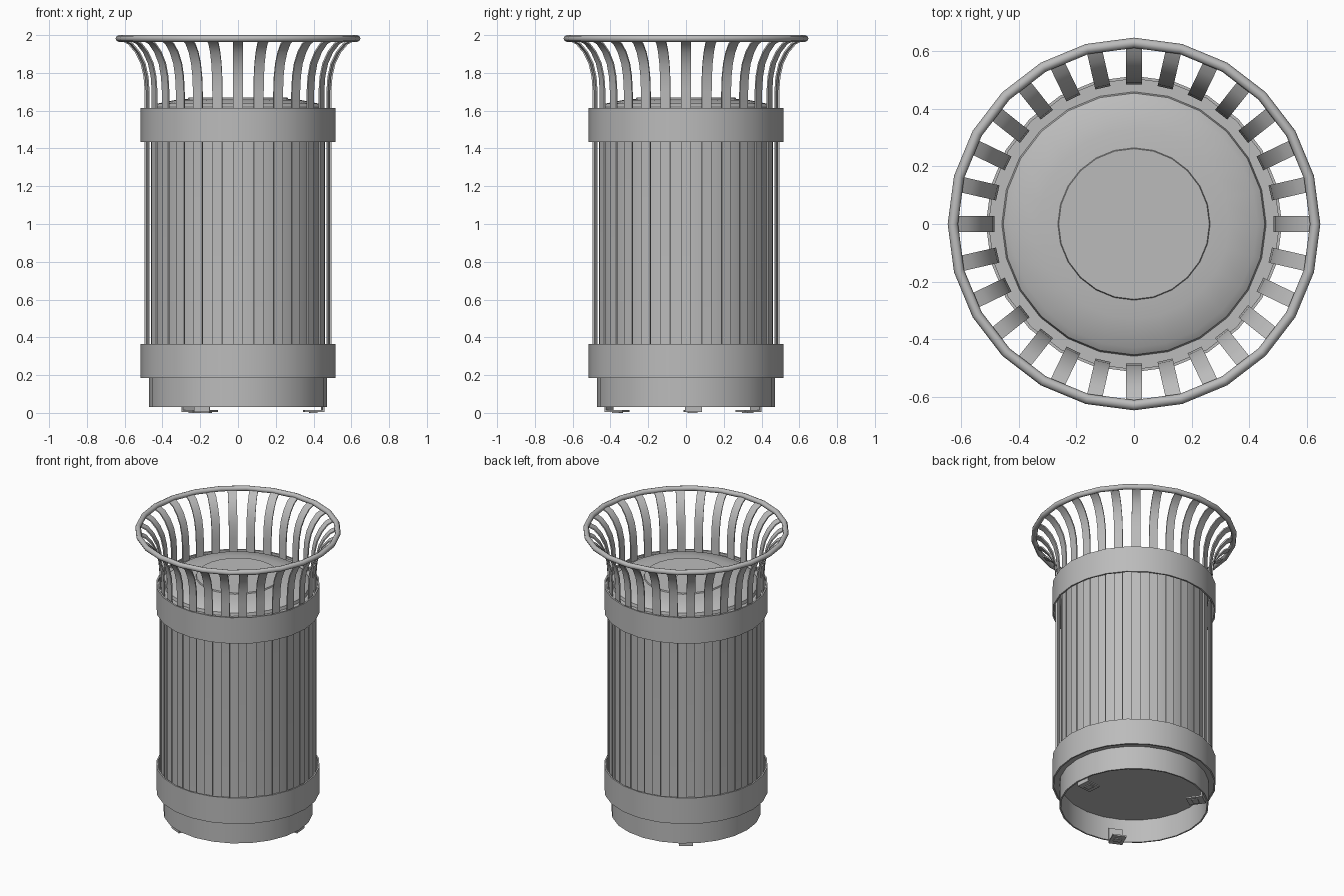
import bpy, bmesh, math
from mathutils import Matrix

cube = bpy.data.objects.get("Cube")
if cube:
    bpy.data.objects.remove(cube, do_unlink=True)

metal = bpy.data.materials.new("grey_metal")
metal.use_nodes = True
GREY = (0.5, 0.5, 0.5, 1)
metal.diffuse_color = GREY
metal.node_tree.nodes["Principled BSDF"].inputs["Base Color"].default_value = GREY

SIDES = 24
SLATS = 28


def finish(name, bm, angle=25):
    bmesh.ops.remove_doubles(bm, verts=bm.verts, dist=1e-5)
    bmesh.ops.recalc_face_normals(bm, faces=bm.faces)
    mesh = bpy.data.meshes.new(name)
    bm.to_mesh(mesh)
    bm.free()
    mesh.materials.append(metal)
    ob = bpy.data.objects.new(name, mesh)
    bpy.context.collection.objects.link(ob)
    bpy.ops.object.select_all(action='DESELECT')
    ob.select_set(True)
    bpy.context.view_layer.objects.active = ob
    bpy.ops.object.shade_smooth_by_angle(angle=math.radians(angle))
    return ob


def lathe(name, profile, closed=True, sides=SIDES, angle=25):
    """Spin a (radius, height) profile around the z axis."""
    bm = bmesh.new()
    vs = [bm.verts.new((r, 0, z)) for r, z in profile]
    pairs = list(zip(vs, vs[1:] + vs[:1])) if closed else list(zip(vs, vs[1:]))
    edges = [bm.edges.new(p) for p in pairs]
    bmesh.ops.spin(bm, geom=vs + edges, cent=(0, 0, 0), axis=(0, 0, 1),
                   angle=math.tau, steps=sides, use_merge=True)
    return finish(name, bm, angle)


def tube_wall(name, inner, outer, low, high):
    return lathe(name, [(inner, low), (outer, low), (outer, high), (inner, high)])


def add_box(bm, r0, r1, width, z0, z1, turn):
    place = (Matrix.Rotation(turn, 4, 'Z')
             @ Matrix.Translation(((r0 + r1) / 2, 0, (z0 + z1) / 2))
             @ Matrix.Diagonal((r1 - r0, width, z1 - z0, 1)))
    bmesh.ops.create_cube(bm, size=1, matrix=place)


# Base skirt, open underneath, and the two wide bands
tube_wall("base_skirt", 0.46, 0.47, 0.03, 0.2)
tube_wall("lower_band", 0.505, 0.515, 0.185, 0.365)
tube_wall("upper_band", 0.505, 0.515, 1.435, 1.615)

# Inner can with a closed floor and rings that meet the bands
lathe("inner_can", [(0, 0.19), (0.505, 0.19), (0.505, 0.2), (0.46, 0.2),
                    (0.46, 1.59), (0.505, 1.59), (0.505, 1.6), (0, 1.6)], closed=False)

# Shallow domed lid with a raised centre disc
lathe("lid", [(0.46, 1.6), (0.455, 1.62), (0.43, 1.637), (0.33, 1.657),
              (0.265, 1.662), (0.262, 1.67), (0, 1.67)], closed=False)

# Flared slats: one side profile, given width and repeated around the can
path = [(0.49, 0.2), (0.49, 1.7), (0.496, 1.78), (0.512, 1.85),
        (0.542, 1.91), (0.58, 1.955), (0.63, 1.98)]
bm = bmesh.new()
for i in range(SLATS):
    turn = Matrix.Rotation(math.tau * i / SLATS, 4, 'Z')
    rows = []
    for k, (r, z) in enumerate(path):
        r0, z0 = path[max(k - 1, 0)]
        r1, z1 = path[min(k + 1, len(path) - 1)]
        length = math.hypot(r1 - r0, z1 - z0)
        nr, nz = (z1 - z0) / length * 0.004, -(r1 - r0) / length * 0.004
        corners = [(r - nr, -0.027, z - nz), (r + nr, -0.027, z + nz),
                   (r + nr, 0.027, z + nz), (r - nr, 0.027, z - nz)]
        row = [bm.verts.new(c) for c in corners]
        for v in row:
            v.co = turn @ v.co
        rows.append(row)
    for a, b in zip(rows, rows[1:]):
        for j in range(4):
            n = (j + 1) % 4
            bm.faces.new((a[j], a[n], b[n], b[j]))
    bm.faces.new(rows[0])
    bm.faces.new(rows[-1])
finish("slats", bm, 30)

# Round rim that joins the slat tips
rim = [(0.63 + 0.018 * math.cos(math.tau * k / 8),
        1.982 + 0.018 * math.sin(math.tau * k / 8)) for k in range(8)]
lathe("top_rim", rim, angle=50)

# Three angled feet inside the skirt
bm = bmesh.new()
for i in range(3):
    turn = math.radians(5 + 120 * i)
    add_box(bm, 0.35, 0.455, 0.09, 0.005, 0.015, turn)
    add_box(bm, 0.445, 0.455, 0.09, 0.005, 0.11, turn)
    add_box(bm, 0.38, 0.42, 0.05, 0, 0.006, turn)
finish("feet", bm)
